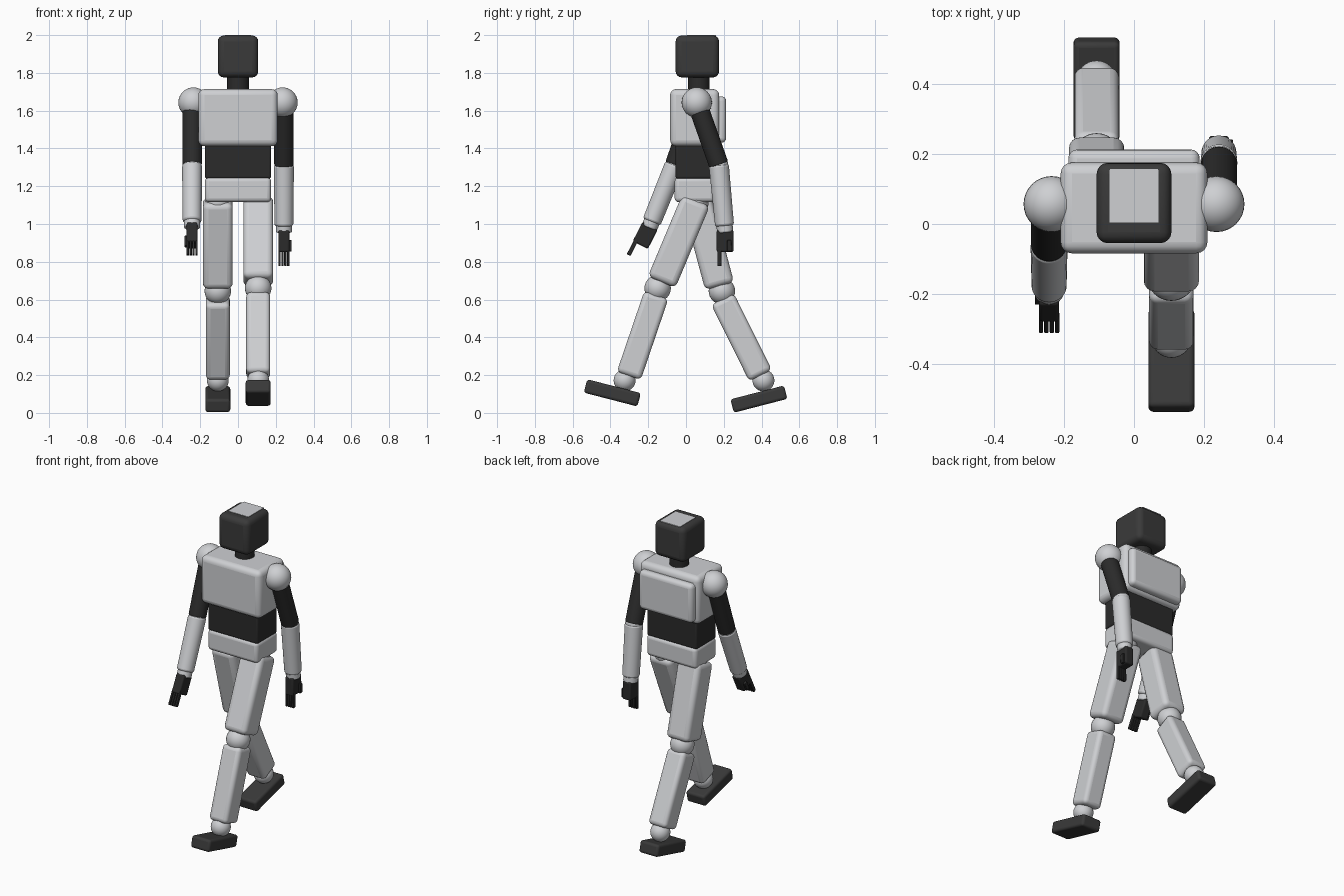
import bpy
from math import radians, sin, cos
from mathutils import Vector

if "Cube" in bpy.data.objects:
    bpy.data.objects.remove(bpy.data.objects["Cube"])


def material(name, value):
    m = bpy.data.materials.new(name)
    m.diffuse_color = (*value, 1)
    m.use_nodes = True
    m.node_tree.nodes["Principled BSDF"].inputs["Base Color"].default_value = m.diffuse_color
    return m


LIGHT = material("light grey shell", (0.62, 0.63, 0.65))
DARK = material("charcoal shell", (0.042, 0.042, 0.042))
BLACK = material("soft black", (0.024, 0.024, 0.024))


def finish(name, mat, swing=0, bevel=0, segments=4):
    """Name, colour, tilt about x (positive swings the lower end forward) and round."""
    o = bpy.context.object
    o.name = name
    o.data.materials.append(mat)
    o.rotation_euler.x = -radians(swing)
    bpy.ops.object.transform_apply(location=False, rotation=False, scale=True)
    if bevel:
        b = o.modifiers.new("rounded edges", 'BEVEL')
        b.width, b.segments, b.limit_method = bevel, segments, 'ANGLE'
    bpy.ops.object.shade_smooth_by_angle(angle=radians(40))
    return o


def box(name, centre, size, mat, swing=0, bevel=0.025):
    bpy.ops.mesh.primitive_cube_add(size=1, location=centre)
    bpy.context.object.scale = size
    return finish(name, mat, swing, bevel)


def ball(name, centre, radius, mat=LIGHT):
    bpy.ops.mesh.primitive_uv_sphere_add(segments=32, ring_count=16, radius=radius, location=centre)
    return finish(name, mat)


def down(swing):
    """Direction of a hanging limb."""
    a = radians(swing)
    return Vector((0, -sin(a), -cos(a)))


def fore(swing):
    """Direction across the front of a hanging limb."""
    a = radians(swing)
    return Vector((0, -cos(a), sin(a)))


def rod(name, start, length, r_top, r_bottom, mat, swing, bevel=0.012):
    bpy.ops.mesh.primitive_cone_add(vertices=32, radius1=r_bottom, radius2=r_top, depth=length,
                                    location=start + down(swing) * length / 2)
    return finish(name, mat, swing, bevel, 3)


# Head and torso
box("head", (0, 0.06, 1.887), (0.214, 0.23, 0.222), DARK, bevel=0.032)
box("head_top_plate", (0, 0.082, 1.998), (0.14, 0.155, 0.004), LIGHT, bevel=0)
rod("neck", Vector((0, 0.068, 1.8)), 0.1, 0.057, 0.057, BLACK, 0, 0.005)
box("chest", (0, 0.046, 1.563), (0.42, 0.26, 0.302), LIGHT, bevel=0.032)
box("backpack", (0, 0.16, 1.553), (0.376, 0.106, 0.245), LIGHT, bevel=0.025)
box("abdomen", (0, 0.045, 1.33), (0.35, 0.2, 0.18), BLACK, bevel=0.012)
box("pelvis", (0, 0.046, 1.182), (0.35, 0.212, 0.132), LIGHT, bevel=0.022)

# Legs: side, thigh swing, shin swing, foot swing, knee, shin, ankle, foot centres (y, z)
LEGS = [
    (1, 22.8, 18.8, 14.5, (-0.15, 0.66), (-0.23, 0.41), (-0.325, 0.172), (-0.39, 0.106)),
    (-1, -15, -26.4, -14.5, (0.19, 0.645), (0.294, 0.4), (0.41, 0.172), (0.386, 0.073)),
]
for side, thigh, shin, foot, knee_c, shin_c, ankle_c, foot_c in LEGS:
    tag = "left" if side > 0 else "right"
    x = side * 0.107
    hip = Vector((x, 0.055, 1.13))
    ball(tag + "_hip", hip - Vector((0, 0, 0.015)), 0.065)
    box(tag + "_thigh", hip + down(thigh) * 0.24, (0.158, 0.158, 0.47), LIGHT, thigh, 0.03)
    ball(tag + "_knee", (x, *knee_c), 0.07)
    box(tag + "_shin", (x, *shin_c), (0.127, 0.134, 0.452), LIGHT, shin, 0.025)
    ball(tag + "_ankle", (x, *ankle_c), 0.058)
    box(tag + "_foot", (x, *foot_c), (0.132, 0.293, 0.073), DARK, foot, 0.015)

# Arms: side, upper arm swing, forearm swing
for side, upper, lower in [(1, -19.5, -5.4), (-1, 19.5, 22)]:
    tag = "left" if side > 0 else "right"
    shoulder = Vector((side * 0.236, 0.057, 1.643))
    ball(tag + "_shoulder", shoulder, 0.08)
    arm_top = Vector((side * 0.243, 0.057, 1.643))
    rod(tag + "_upper_arm", arm_top, 0.355, 0.052, 0.052, BLACK, upper)
    elbow = arm_top + down(upper) * 0.35
    ball(tag + "_elbow", elbow, 0.05)
    rod(tag + "_forearm", elbow, 0.325, 0.053, 0.05, LIGHT, lower)
    rod(tag + "_wrist", elbow + down(lower) * 0.3, 0.06, 0.043, 0.043, LIGHT, lower, 0.008)

    # Hand with four fingers on the front edge and an outer thumb
    tilt = lower + 5
    wrist = elbow + down(lower) * 0.35
    d, f = down(tilt), fore(tilt)
    out = Vector((side, 0, 0))
    box(tag + "_palm", wrist + d * 0.055, (0.058, 0.09, 0.115), BLACK, tilt, 0.01)
    for i in range(4):
        across = Vector(((i - 1.5) * 0.0155, 0, 0))
        box(f"{tag}_finger_{i + 1}", wrist + d * 0.14 + f * 0.031 + across,
            (0.0125, 0.022, 0.095), BLACK, tilt, 0.004)
    box(tag + "_thumb", wrist + d * 0.08 - f * 0.022 + out * 0.033,
        (0.016, 0.024, 0.06), BLACK, tilt, 0.004)
